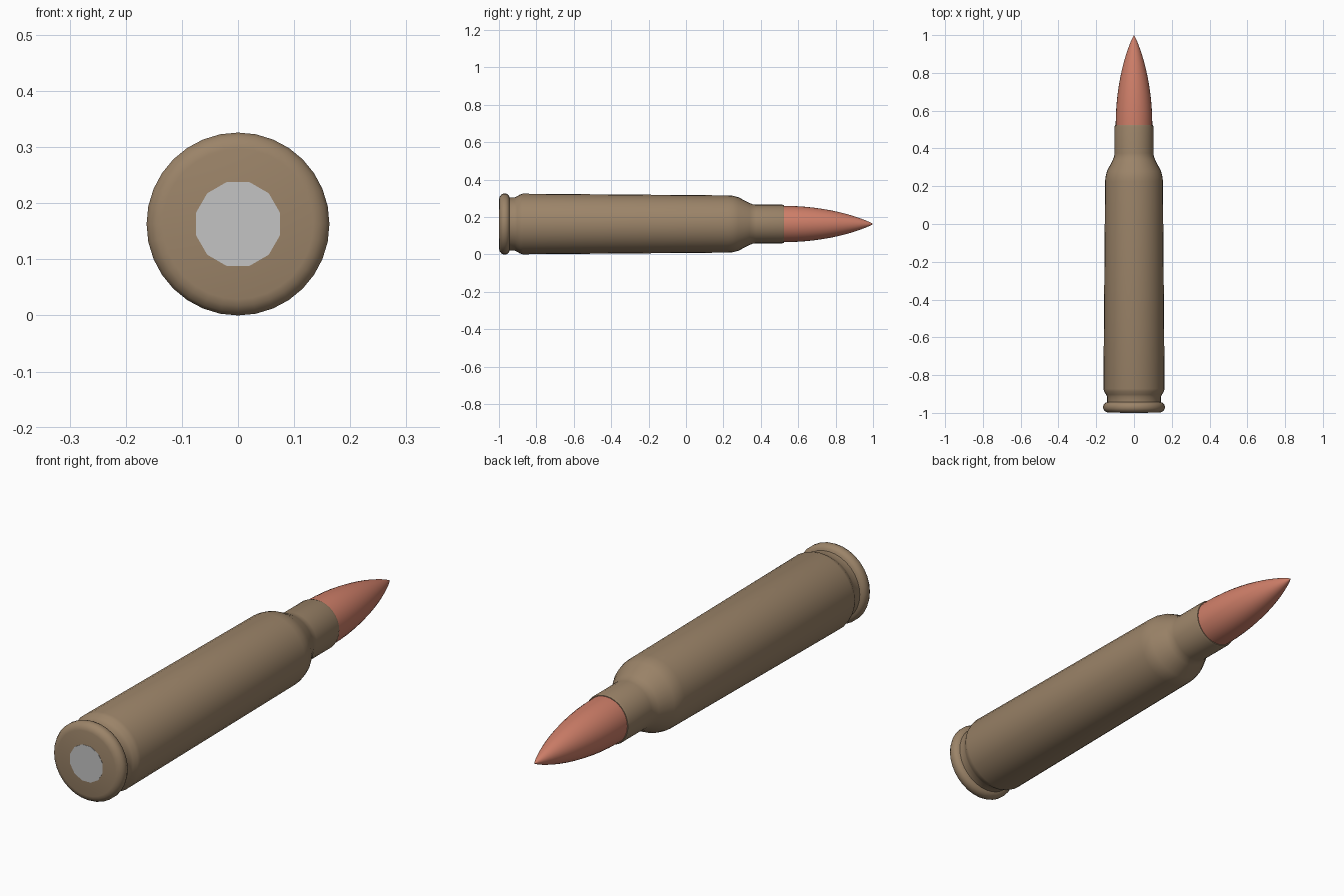
import bpy, bmesh, math

if "Cube" in bpy.data.objects:
    bpy.data.objects.remove(bpy.data.objects["Cube"])

AXIS_Z = 0.163


def material(name, rgb):
    m = bpy.data.materials.new(name)
    m.diffuse_color = (*rgb, 1)
    m.use_nodes = True
    m.node_tree.nodes["Principled BSDF"].inputs["Base Color"].default_value = m.diffuse_color
    return m


def lathe(name, profile, mat, segs=32, phase=0.0):
    """Revolve (y, radius) points around the long axis; radius 0 makes a pole."""
    bm = bmesh.new()
    rings = []
    for y, r in profile:
        if r == 0:
            rings.append([bm.verts.new((0, y, AXIS_Z))])
            continue
        rings.append([bm.verts.new((r * math.cos(a), y, AXIS_Z + r * math.sin(a)))
                      for a in (math.tau * (i + phase) / segs for i in range(segs))])
    for a, b in zip(rings, rings[1:]):
        for i in range(segs):
            j = (i + 1) % segs
            quad = [a[i % len(a)], a[j % len(a)], b[j % len(b)], b[i % len(b)]]
            bm.faces.new(list(dict.fromkeys(quad)))
    bmesh.ops.recalc_face_normals(bm, faces=bm.faces)
    me = bpy.data.meshes.new(name)
    bm.to_mesh(me)
    bm.free()
    me.materials.append(mat)
    ob = bpy.data.objects.new(name, me)
    bpy.context.collection.objects.link(ob)
    bpy.ops.object.select_all(action='DESELECT')
    ob.select_set(True)
    bpy.context.view_layer.objects.active = ob
    bpy.ops.object.shade_smooth_by_angle(angle=math.radians(40))
    return ob


brass = material("brass", (0.33, 0.23, 0.14))
copper = material("copper", (0.62, 0.21, 0.14))
steel = material("steel", (0.55, 0.55, 0.55))

# Case: head, rim, extractor groove, tapered body, shoulder, neck, mouth
lathe("case", [
    (-0.999, 0), (-0.999, 0.134), (-0.996, 0.146), (-0.988, 0.157), (-0.977, 0.163),
    (-0.963, 0.163), (-0.952, 0.158), (-0.946, 0.150), (-0.943, 0.142),
    (-0.915, 0.142), (-0.903, 0.148), (-0.887, 0.158), (-0.872, 0.162),
    (0.225, 0.153), (0.25, 0.151), (0.28, 0.143), (0.34, 0.112), (0.358, 0.105),
    (0.375, 0.103), (0.515, 0.103), (0.525, 0.100), (0.525, 0.085)], brass)

# Bullet: ogive with a rounded tip
base, n = 0.525, 14
ogive = [(base - 0.03, 0.097)]
for i in range(n):
    t = math.sin(math.pi / 2 * i / n)
    ogive.append((base + (1 - base) * t, 0.097 * (1 - t * t) ** 0.88))
lathe("bullet", ogive + [(1.0, 0)], copper)

# Primer: thin twelve-sided disc on the head
lathe("primer", [(-1.0, 0), (-1.0, 0.0775), (-0.996, 0.0775)], steel, 12, 0.5)
